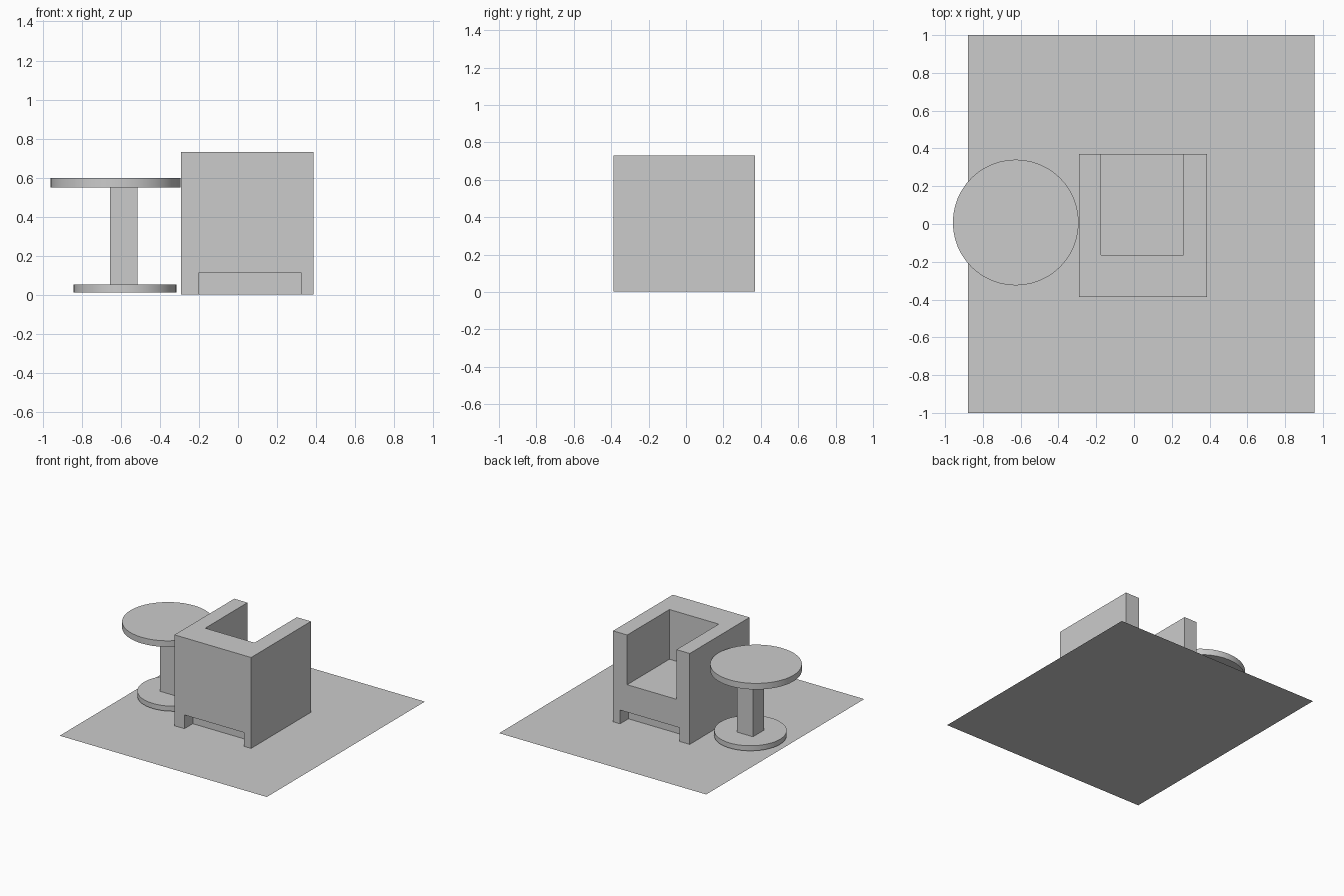
import bpy
import math

if "Cube" in bpy.data.objects:
    bpy.data.objects.remove(bpy.data.objects["Cube"])


def box(name, x, y, z):
    """Box from (min, max) ranges on each axis."""
    bpy.ops.mesh.primitive_cube_add(size=1, location=[(a + b) / 2 for a, b in (x, y, z)])
    ob = bpy.context.object
    ob.name = name
    ob.scale = [b - a for a, b in (x, y, z)]
    bpy.ops.object.transform_apply(location=False, rotation=False, scale=True)
    return ob


def disc(name, x, y, radius, z0, z1):
    """Round slab with smooth rim and sharp edges."""
    bpy.ops.mesh.primitive_cylinder_add(vertices=48, radius=radius, depth=z1 - z0,
                                        location=(x, y, (z0 + z1) / 2))
    ob = bpy.context.object
    ob.name = name
    bpy.ops.object.shade_smooth_by_angle(angle=math.radians(30))
    return ob


def cut(target, cutter):
    """Subtract the cutter from the target, then discard it."""
    mod = target.modifiers.new("cut", "BOOLEAN")
    mod.operation = "DIFFERENCE"
    mod.solver = "EXACT"
    mod.object = cutter
    bpy.context.view_layer.objects.active = target
    bpy.ops.object.modifier_apply(modifier=mod.name)
    bpy.data.objects.remove(cutter)


# Flat rug under everything
bpy.ops.mesh.primitive_plane_add(size=1, location=(0.038, 0, 0))
rug = bpy.context.object
rug.name = "rug"
rug.scale = (1.835, 2, 1)
bpy.ops.object.transform_apply(location=False, rotation=False, scale=True)

# Armchair: block with a seat well open towards +y
FRONT, BACK = -0.387, 0.37
chair = box("armchair", (-0.292, 0.387), (FRONT, BACK), (0.003, 0.731))
cut(chair, box("seat_cutter", (-0.175, 0.262), (-0.165, 0.6), (0.333, 1.0)))

# Shallow recesses between the feet, front and back
for y in ((FRONT - 0.2, FRONT + 0.105), (BACK - 0.105, BACK + 0.2)):
    cut(chair, box("foot_cutter", (-0.203, 0.325), y, (-0.2, 0.113)))

# Side table: round base, square column, round top
disc("table_base", -0.578, 0.01, 0.263, 0.013, 0.054)
box("table_column", (-0.656, -0.515), (-0.052, 0.089), (0.054, 0.549))
disc("table_top", -0.626, 0.008, 0.333, 0.549, 0.598)
